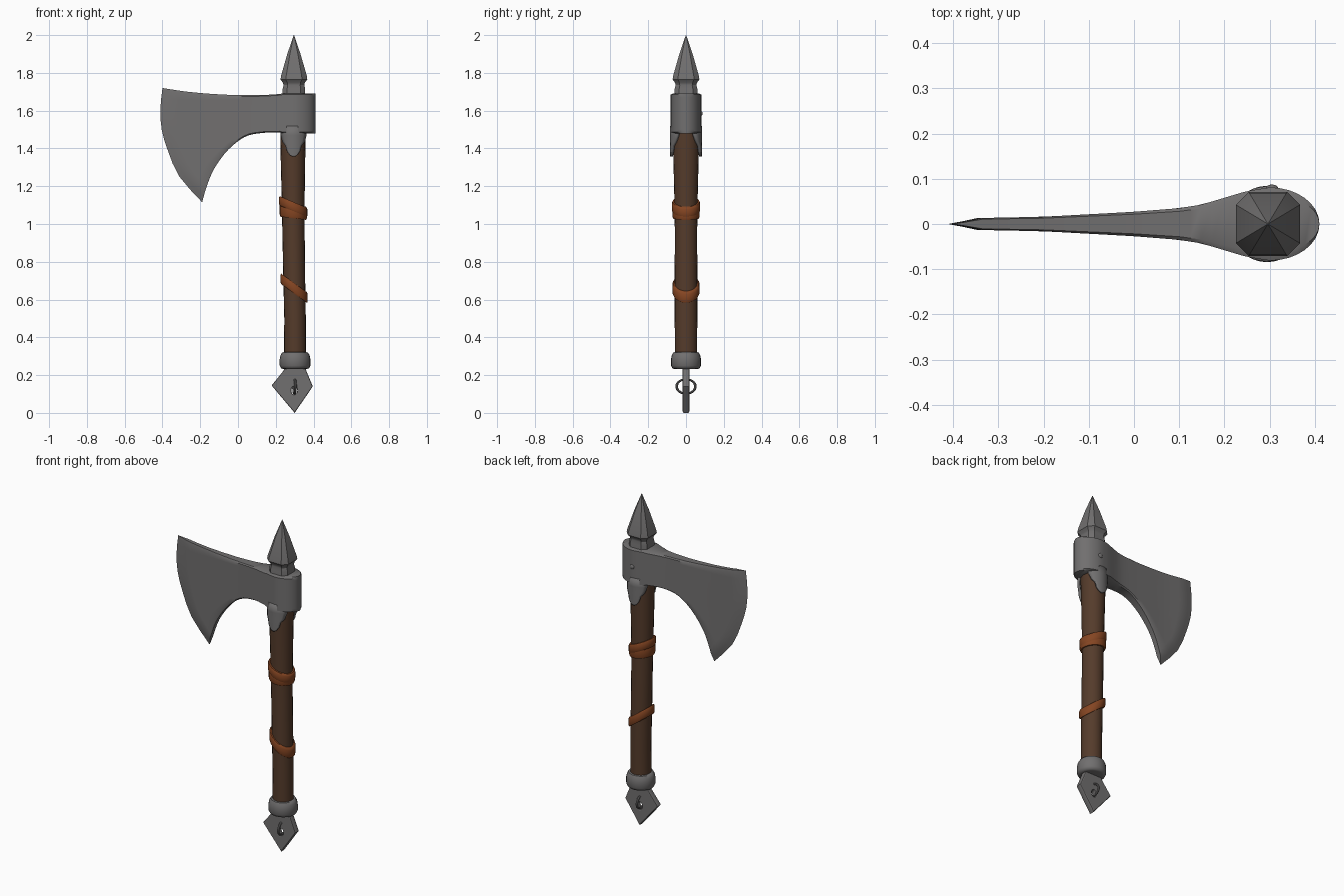
import bpy, bmesh, math
from mathutils import Vector

if "Cube" in bpy.data.objects:
    bpy.data.objects.remove(bpy.data.objects["Cube"])


def material(name, rgb):
    m = bpy.data.materials.new(name)
    m.diffuse_color = (*rgb, 1)
    m.use_nodes = True
    m.node_tree.nodes["Principled BSDF"].inputs["Base Color"].default_value = m.diffuse_color
    return m


STEEL = material("dark steel", (0.165, 0.16, 0.16))
WOOD = material("brown wood", (0.09, 0.044, 0.024))
LEATHER = material("rust leather", (0.235, 0.06, 0.016))


def finish(ob, mat, angle=35):
    ob.data.materials.clear()
    ob.data.materials.append(mat)
    bpy.ops.object.select_all(action='DESELECT')
    ob.select_set(True)
    bpy.context.view_layer.objects.active = ob
    bpy.ops.object.shade_smooth_by_angle(angle=math.radians(angle))
    return ob


def make(name, bm, mat, angle=35):
    bmesh.ops.remove_doubles(bm, verts=bm.verts, dist=1e-5)
    bmesh.ops.recalc_face_normals(bm, faces=bm.faces)
    me = bpy.data.meshes.new(name)
    bm.to_mesh(me)
    bm.free()
    ob = bpy.data.objects.new(name, me)
    bpy.context.collection.objects.link(ob)
    return finish(ob, mat, angle)


def circle(n):
    return [(math.cos(2 * math.pi * i / n), math.sin(2 * math.pi * i / n)) for i in range(n)]


def loft(name, rings, mat, shape, tilt=0, angle=35):
    """Stack of rings (centre x, z, radius x, radius y); tilt slants them along x."""
    bm = bmesh.new()
    rows = [[bm.verts.new((cx + rx * a, ry * b, z + tilt * rx * a)) for a, b in shape]
            for cx, z, rx, ry in rings]
    n = len(shape)
    for lo, hi in zip(rows, rows[1:]):
        for i in range(n):
            bm.faces.new((lo[i], lo[(i + 1) % n], hi[(i + 1) % n], hi[i]))
    bm.faces.new(rows[0][::-1])
    bm.faces.new(rows[-1])
    return make(name, bm, mat, angle)


def spline(pts, t):
    """Catmull-Rom point at t in 0..1."""
    p = [Vector(q) for q in pts]
    p = [2 * p[0] - p[1]] + p + [2 * p[-1] - p[-2]]
    s = t * (len(pts) - 1)
    i = min(int(s), len(pts) - 2)
    f = s - i
    a, b, c, d = p[i:i + 4]
    return 0.5 * (2 * b + (c - a) * f + (2 * a - 5 * b + 4 * c - d) * f * f
                  + (3 * b - a - 3 * c + d) * f ** 3)


# Axe head: blade and eye as one surface between top, bottom and cutting-edge curves
TOP = [(-.40, 1.72), (-.29, 1.703), (-.17, 1.691), (-.03, 1.683), (.06, 1.682), (.14, 1.683), (.22, 1.688)]
LOW = [(-.19, 1.115), (-.165, 1.20), (-.125, 1.295), (-.05, 1.395), (.04, 1.463), (.13, 1.482), (.22, 1.485)]
EDGE = [(-.40, 1.72), (-.411, 1.61), (-.404, 1.50), (-.37, 1.385), (-.31, 1.25), (-.19, 1.115)]
THICK = [(-.42, .012), (-.35, .013), (-.2, .016), (0, .027), (.1, .035), (.15, .043),
         (.2, .058), (.25, .073), (.3, .081)]


def half_thickness(x):
    if x >= .3:
        return .081 * math.sqrt(max(0, 1 - ((x - .3) / .11) ** 2))
    for (x0, y0), (x1, y1) in zip(THICK, THICK[1:]):
        if x <= x1:
            return y0 + (y1 - y0) * (x - x0) / (x1 - x0)


V = [0, .03] + [.1 * i for i in range(1, 10)] + [.97, 1]
columns = []
for u in [0, .05, .1] + [.1 + .05 * i for i in range(1, 19)]:
    t, b = spline(TOP, u), spline(LOW, u)
    col = []
    for v in V:
        bulge = spline(EDGE, v) - Vector(EDGE[0]).lerp(Vector(EDGE[-1]), v)
        q = t.lerp(b, v) + bulge * (1 - u) ** 2
        y = half_thickness(q.x) * min(1, u / .1)
        col.append((q.x, q.y, y))
    columns.append(col)
for x in [.24, .26, .28] + [.3 + .11 * math.sin(math.pi * i / 16) for i in range(9)]:
    columns.append([(x, 1.692 - .212 * v, half_thickness(x)) for v in V])

bm = bmesh.new()
sides = []
for s in (-1, 1):
    sides.append([[bm.verts.new((x, s * y * (.8 if v in (0, 1) else 1), z))
                   for (x, z, y), v in zip(col, V)] for col in columns])
for g in sides:
    for a, b in zip(g, g[1:]):
        for j in range(len(V) - 1):
            bm.faces.new((a[j], b[j], b[j + 1], a[j + 1]))
for j in (0, -1):
    for i in range(len(columns) - 1):
        bm.faces.new((sides[0][i][j], sides[0][i + 1][j], sides[1][i + 1][j], sides[1][i][j]))
make("axe_head", bm, STEEL)

# Langets: curved tongues hugging the shaft below the head
for s, side in ((-1, "front"), (1, "back")):
    bm = bmesh.new()
    rows = []
    for z, w in ((1.52, .066), (1.47, .064), (1.435, .055), (1.415, .04), (1.385, .032), (1.365, .018), (1.357, .004)):
        rows.append([bm.verts.new((.294 + w * t, s * (math.sqrt(.074 ** 2 - (w * t) ** 2) + .003), z))
                     for t in (-1, -.75, -.4, 0, .4, .75, 1)])
    for a, b in zip(rows, rows[1:]):
        for i in range(6):
            bm.faces.new((a[i], a[i + 1], b[i + 1], b[i]))
    ob = make(side + "_langet", bm, STEEL)
    mod = ob.modifiers.new("thickness", 'SOLIDIFY')
    mod.thickness = .014
    mod.offset = 0

# Wooden shaft, slightly waisted
loft("shaft", [(.302, .27, .058, .058), (.302, .5, .057, .06), (.297, .75, .058, .06), (.294, .95, .059, .059),
               (.292, 1.15, .061, .062), (.291, 1.35, .065, .067), (.291, 1.47, .067, .071), (.293, 1.6, .066, .07)],
     WOOD, circle(20))


# Leather straps: rounded bands wrapped round the shaft
def strap(name, cx, z, r, half, tilt):
    loft(name, [(cx, z - half, r - .016, r - .016), (cx, z - half, r - .004, r - .004),
                (cx, z - half * .7, r, r), (cx, z + half * .7, r, r),
                (cx, z + half, r - .004, r - .004), (cx, z + half, r - .016, r - .016)],
         LEATHER, circle(24), tilt, 50)


strap("upper_strap", .293, 1.065, .072, .035, -.12)
strap("upper_strap_overlap", .292, 1.092, .075, .025, -.42)
strap("lower_strap", .297, .66, .072, .028, -.72)

# Top spike: chamfered-square cone on a neck
CHAMFERED = [(1, .6), (.6, 1), (-.6, 1), (-1, .6), (-1, -.6), (-.6, -1), (.6, -1), (1, -.6)]
loft("spike", [(.296, 1.62, .06, .06), (.296, 1.715, .06, .06), (.296, 1.735, .055, .055),
               (.296, 1.748, .058, .058), (.296, 1.765, .071, .071), (.296, 1.785, .068, .068),
               (.296, 1.9, .035, .035), (.296, 2.0, .001, .001)], STEEL, CHAMFERED, angle=30)

# Bottom collar
loft("collar", [(.302, .232, .062, .06), (.302, .236, .074, .072), (.302, .25, .081, .079), (.302, .285, .081, .079),
                (.302, .305, .077, .075), (.302, .32, .068, .068), (.302, .322, .056, .056)], STEEL, circle(24), angle=50)

# Pommel: pointed plate with a hole for the ring
OUTLINE = [(.25, .245), (.24, .222), (.178, .145), (.30, 0), (.396, .14), (.362, .222), (.355, .245)]
HOLE = [(.298 + .016 * a, .118 + .022 * b) for a, b in circle(14)]
cu = bpy.data.curves.new("pommel_plate", 'CURVE')
cu.dimensions = '2D'
cu.fill_mode = 'BOTH'
cu.extrude = .012
cu.bevel_depth = .006
cu.bevel_resolution = 1
cu.offset = -.006
for pts in (OUTLINE, HOLE):
    sp = cu.splines.new('POLY')
    sp.points.add(len(pts) - 1)
    for p, (x, z) in zip(sp.points, pts):
        p.co = (x, z, 0, 1)
    sp.use_cyclic_u = True
plate = bpy.data.objects.new("pommel_plate", cu)
plate.rotation_euler.x = math.pi / 2
bpy.context.collection.objects.link(plate)
bpy.context.view_layer.objects.active = plate
plate.select_set(True)
bpy.ops.object.select_all(action='DESELECT')
plate.select_set(True)
bpy.ops.object.convert(target='MESH')
finish(bpy.context.object, STEEL)

# Ring through the pommel
bpy.ops.mesh.primitive_torus_add(major_radius=.05, minor_radius=.007, major_segments=28, minor_segments=8,
                                 location=(.299, 0, .14), rotation=(0, math.radians(90), math.radians(6)))
ring = bpy.context.object
ring.name = "pommel_ring"
ring.scale.x = .76
finish(ring, STEEL)

# Rivet on the back of the head
bpy.ops.mesh.primitive_uv_sphere_add(segments=12, ring_count=8, radius=.014, location=(.305, .079, 1.585))
rivet = bpy.context.object
rivet.name = "head_rivet"
rivet.scale.y = .6
finish(rivet, STEEL)
